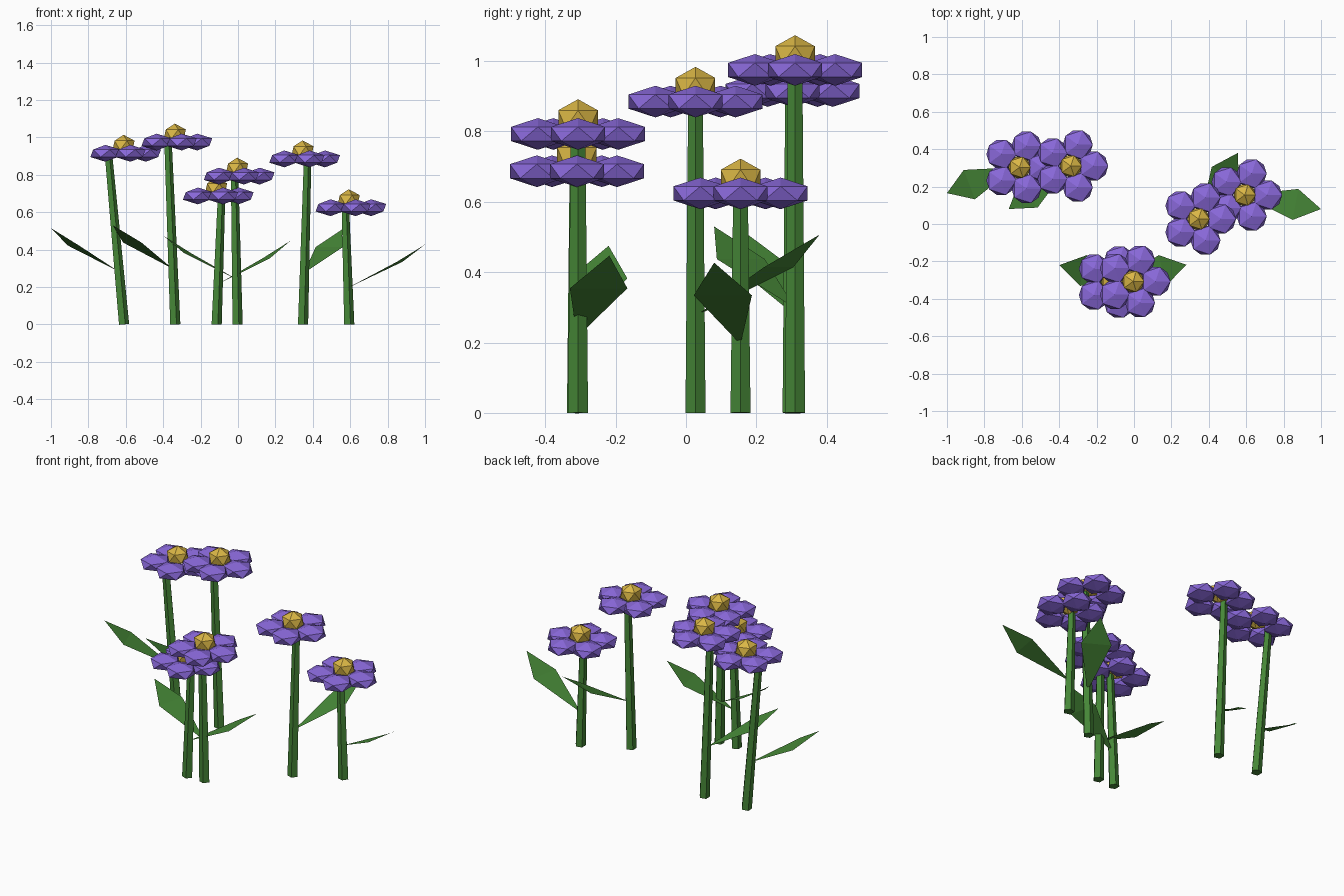
import bpy, bmesh, math
from mathutils import Vector, Matrix

cube = bpy.data.objects.get("Cube")
if cube:
    bpy.data.objects.remove(cube, do_unlink=True)


def material(name, rgb):
    m = bpy.data.materials.new(name)
    m.use_nodes = True
    m.diffuse_color = (*rgb, 1)
    m.node_tree.nodes["Principled BSDF"].inputs["Base Color"].default_value = (*rgb, 1)
    return m


GREEN = material("leaf green", (0.061, 0.242, 0.038))
PURPLE = material("petal purple", (0.25, 0.138, 0.694))
YELLOW = material("centre yellow", (0.70, 0.47, 0.06))


def finish(bm, name, mat):
    mesh = bpy.data.meshes.new(name)
    bm.to_mesh(mesh)
    bm.free()
    mesh.materials.append(mat)
    obj = bpy.data.objects.new(name, mesh)
    bpy.context.collection.objects.link(obj)
    return obj


def add_ball(bm, centre, radius, squash):
    # Flattened twenty-sided ball
    mat = Matrix.Translation(centre) @ Matrix.Diagonal((1, 1, squash, 1))
    bmesh.ops.create_icosphere(bm, subdivisions=1, radius=radius, matrix=mat)


def stem(name, base, top):
    # Tapered five-sided stalk, leaning from base to top
    axis = top - base
    lean = Matrix.Rotation(math.atan2(axis.x, axis.z), 4, 'Y')
    bm = bmesh.new()
    bmesh.ops.create_cone(
        bm, cap_ends=True, segments=5, radius1=0.03, radius2=0.022, depth=axis.length,
        matrix=Matrix.Translation((base + top) / 2) @ lean @ Matrix.Rotation(-math.pi / 2, 4, 'Z'))
    finish(bm, name, GREEN)


def leaf(name, root, tip):
    # Kite-shaped blade, widest two thirds of the way out
    out = tip - root
    side = Vector((-out.y, out.x, 0)).normalized() * 0.084
    mid = root + Vector((out.x * 0.67, out.y * 0.67, out.z * 0.6))
    bm = bmesh.new()
    a, b, c, d = [bm.verts.new(p) for p in (root, mid - side, tip, mid + side)]
    bm.faces.new((a, b, d))
    bm.faces.new((b, c, d))
    finish(bm, name, GREEN)


def flower(tag, head, lean_x, leaf_tip):
    head = Vector(head)
    base = Vector((head.x, head.y, 0))
    stem("stem_" + tag, base, Vector((lean_x, head.y, head.z)))

    # Ring of five petals
    bm = bmesh.new()
    for i in range(5):
        a = math.tau * i / 5
        add_ball(bm, head + Vector((math.cos(a), math.sin(a), 0)) * 0.12, 0.09, 0.5)
    finish(bm, "petals_" + tag, PURPLE)

    # Raised flower centre
    bm = bmesh.new()
    add_ball(bm, head + Vector((0, 0, 0.042)), 0.066, 0.86)
    finish(bm, "centre_" + tag, YELLOW)

    # Leaf springs from the stalk below its tip height
    tip = Vector(leaf_tip)
    z = tip.z - 0.232
    x = head.x + (lean_x - head.x) * z / head.z
    leaf("leaf_" + tag, Vector((x, head.y, z)), tip)


# Head position, x of the stalk top, leaf tip
FLOWERS = {
    "far_right": ((-0.612, 0.303, 0.915), -0.695, (-1.0, 0.165, 0.515)),
    "back_right": ((-0.338, 0.31, 0.975), -0.376, (-0.67, 0.08, 0.53)),
    "front_low": ((-0.117, -0.31, 0.687), -0.09, (0.28, -0.218, 0.447)),
    "front_high": ((-0.005, -0.307, 0.793), -0.02, (-0.4, -0.22, 0.475)),
    "mid_left": ((0.345, 0.027, 0.885), 0.37, (0.555, 0.38, 0.507)),
    "far_left": ((0.592, 0.155, 0.624), 0.572, (1.0, 0.08, 0.427)),
}
for tag, (head, lean_x, leaf_tip) in FLOWERS.items():
    flower(tag, head, lean_x, leaf_tip)
